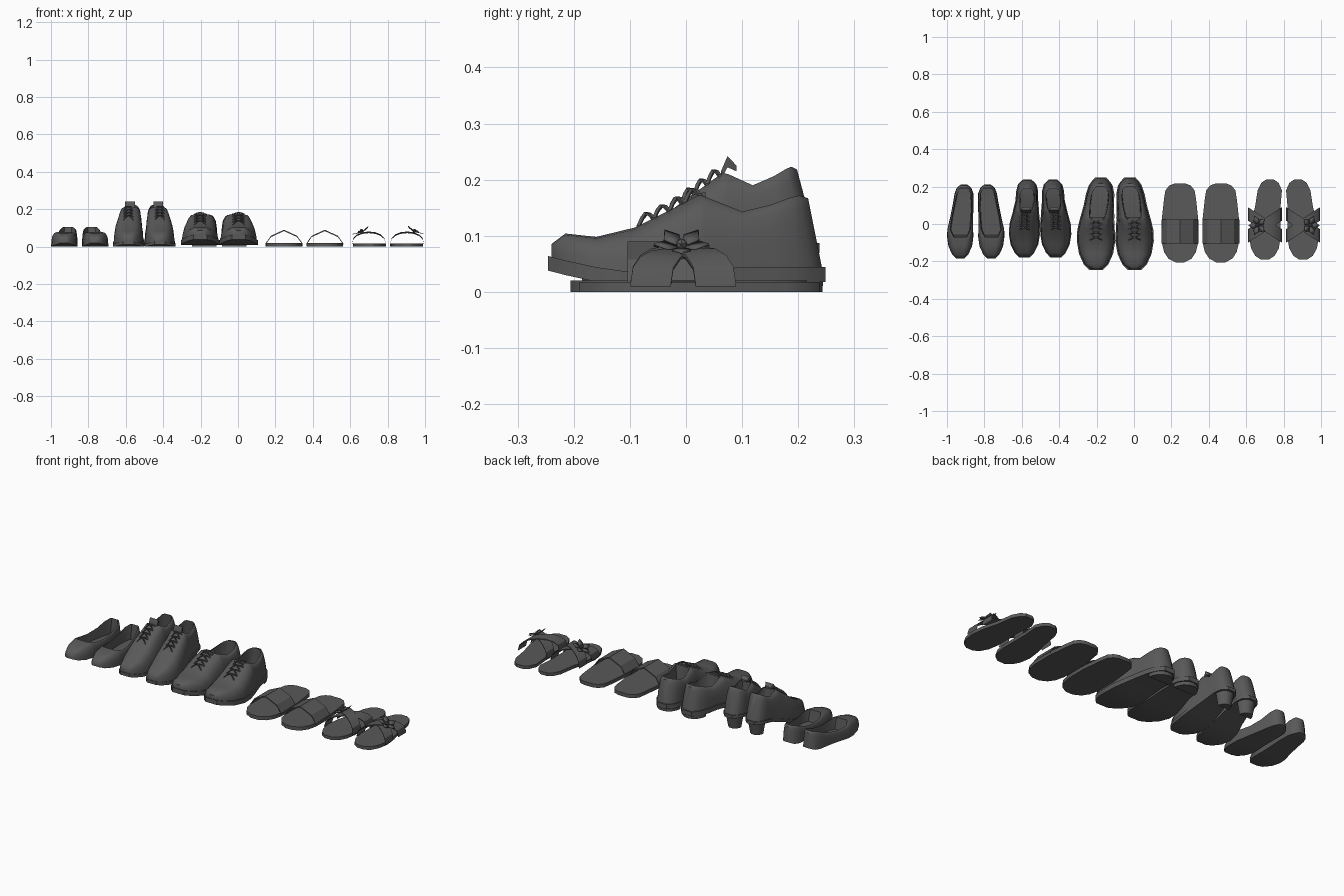
import bpy, bmesh, math
from mathutils import Matrix, Vector

if "Cube" in bpy.data.objects:
    bpy.data.objects.remove(bpy.data.objects["Cube"], do_unlink=True)

grey = bpy.data.materials.new("dark grey")
grey.use_nodes = True
grey.diffuse_color = (0.1, 0.1, 0.1, 1)
grey.node_tree.nodes["Principled BSDF"].inputs["Base Color"].default_value = (0.1, 0.1, 0.1, 1)


def finish(bm, name, place, angle=40):
    """Turn a bmesh into a shaded object; place = (pair centre, side, offset)."""
    centre, side, offset = place
    for v in bm.verts:
        v.co.x = centre + side * (offset + v.co.x)
    bmesh.ops.recalc_face_normals(bm, faces=bm.faces)
    mesh = bpy.data.meshes.new(name)
    bm.to_mesh(mesh)
    bm.free()
    mesh.materials.append(grey)
    obj = bpy.data.objects.new(name, mesh)
    bpy.context.collection.objects.link(obj)
    bpy.ops.object.select_all(action="DESELECT")
    obj.select_set(True)
    bpy.context.view_layer.objects.active = obj
    bpy.ops.object.shade_smooth_by_angle(angle=math.radians(angle))
    return obj


def loft(rings, name, place, angle=40):
    """Skin a list of closed rings and cap both ends."""
    bm = bmesh.new()
    rows = [[bm.verts.new(p) for p in ring] for ring in rings]
    n = len(rows[0])
    for a, b in zip(rows, rows[1:]):
        for i in range(n):
            j = (i + 1) % n
            bm.faces.new((a[i], a[j], b[j], b[i]))
    bm.faces.new(rows[0])
    bm.faces.new(rows[-1])
    return finish(bm, name, place, angle)


def slab(rows, name, place):
    """Flat part from rows of (y, centre x, half width, bottom, top)."""
    return loft([[(c - w, y, lo), (c + w, y, lo), (c + w, y, hi), (c - w, y, hi)]
                 for y, c, w, lo, hi in rows], name, place, 30)


def bar(path, width, thick, name, place):
    """Band running across the foot along a path of points."""
    h = width / 2
    return loft([[(x, y - h, z), (x, y + h, z), (x, y + h, z + thick), (x, y - h, z + thick)]
                 for x, y, z in path], name, place, 30)


def upper(rows, lean, name, place):
    """Shoe body from rows of (y, centre, half width, base, top, rim half width, open)."""
    rings = []
    for y, c, w, lo, hi, rim, is_open in rows:
        half = []
        for k in range(6):
            a = k * math.pi / 10
            half.append((rim + (w - rim) * math.cos(a) ** 0.8, lo + (hi - lo) * math.sin(a) ** 0.85))
        inside = lo + 0.012 if is_open else hi
        ring = half + [(rim * 0.92, inside), (0, inside), (-rim * 0.92, inside)]
        ring += [(-x, z) for x, z in reversed(half)]
        back = lean * min(1, max(0, (y - 0.1) / 0.14))
        rings.append([(c + x, y - back * (z - lo), z) for x, z in ring])
    return loft(rings, name, place, 50)


def sole(rows, thick, grow, name, place):
    """Sole that follows the base of a shoe body."""
    out = []
    for i, (y, c, w, lo, *_) in enumerate(rows):
        shift = -grow if i == 0 else grow if i == len(rows) - 1 else 0
        out.append((y + shift, c, w + grow, max(0, lo - thick), lo + 0.004))
    return slab(out, name, place)


def heel(y, c, radius, height, taper, name, place):
    """Block heel: rounded behind, flat in front."""
    rings = []
    for z, s in ((0, taper), (height * 0.5, (1 + taper) / 2), (height, 1)):
        arc = [math.pi * k / 8 for k in range(9)]
        rings.append([(c + radius * s * math.cos(a), y + radius * s * (1.1 * math.sin(a) - 0.1), z)
                      for a in arc])
    return loft(rings, name, place, 35)


def top_at(rows, y):
    for a, b in zip(rows, rows[1:]):
        if a[0] <= y <= b[0]:
            return a[4] + (b[4] - a[4]) * (y - a[0]) / (b[0] - a[0])
    return rows[-1][4]


def laces(rows, start, end, count, half, name, place):
    """Criss-cross laces over the instep."""
    step = (end - start) / count
    for k in range(count):
        y = start + k * step
        for s in (-1, 1):
            path = [(s * half * t, y + step * (1 - t) / 2,
                     top_at(rows, y + step * (1 - t) / 2) + 0.013 * (1 - t * t) - 0.004 * abs(t))
                    for t in (1, 0.5, 0, -0.5, -1)]
            bar(path, 0.006, 0.005, name, place)


flat_rows = [
    (-0.185, 0, 0.02, 0.02, 0.04, 0.01, 0), (-0.165, 0, 0.042, 0.012, 0.06, 0.015, 0),
    (-0.12, 0, 0.063, 0.005, 0.072, 0.025, 0), (-0.07, 0, 0.07, 0, 0.078, 0.035, 0),
    (-0.06, 0, 0.07, 0, 0.077, 0.04, 1), (-0.03, 0, 0.069, 0, 0.066, 0.054, 1),
    (0.04, -0.008, 0.061, 0.003, 0.062, 0.052, 1), (0.11, -0.016, 0.055, 0.004, 0.075, 0.045, 1),
    (0.165, -0.02, 0.05, 0.004, 0.096, 0.037, 1), (0.19, -0.02, 0.04, 0.006, 0.105, 0.026, 1),
    (0.2, -0.02, 0.032, 0.008, 0.106, 0.02, 0), (0.212, -0.02, 0.016, 0.014, 0.098, 0.008, 0)]

heeled_rows = [
    (-0.175, 0, 0.025, 0.025, 0.05, 0.01, 0), (-0.155, 0, 0.048, 0.02, 0.072, 0.02, 0),
    (-0.11, 0, 0.07, 0.014, 0.088, 0.02, 0), (-0.055, 0, 0.079, 0.014, 0.125, 0.02, 0),
    (0, -0.002, 0.078, 0.025, 0.165, 0.022, 0), (0.065, -0.008, 0.066, 0.05, 0.212, 0.026, 0),
    (0.075, -0.009, 0.065, 0.053, 0.21, 0.032, 1), (0.125, -0.013, 0.057, 0.07, 0.19, 0.038, 1),
    (0.175, -0.015, 0.055, 0.08, 0.206, 0.038, 1), (0.21, -0.015, 0.046, 0.083, 0.22, 0.03, 1),
    (0.222, -0.015, 0.036, 0.083, 0.223, 0.02, 0), (0.234, -0.015, 0.018, 0.083, 0.218, 0.008, 0)]

lace_up_rows = [
    (-0.24, 0, 0.03, 0.06, 0.085, 0.012, 0), (-0.215, 0, 0.06, 0.052, 0.104, 0.02, 0),
    (-0.16, 0, 0.085, 0.04, 0.098, 0.02, 0), (-0.09, 0, 0.097, 0.03, 0.115, 0.022, 0),
    (-0.03, 0, 0.094, 0.03, 0.145, 0.025, 0), (0.025, -0.005, 0.086, 0.034, 0.174, 0.03, 0),
    (0.035, -0.007, 0.085, 0.035, 0.169, 0.042, 1), (0.1, -0.015, 0.075, 0.04, 0.143, 0.048, 1),
    (0.16, -0.022, 0.07, 0.04, 0.155, 0.047, 1), (0.205, -0.025, 0.058, 0.04, 0.168, 0.036, 1),
    (0.225, -0.025, 0.045, 0.04, 0.172, 0.022, 0), (0.243, -0.025, 0.024, 0.04, 0.167, 0.01, 0)]

slide_outline = [(-0.206, 0, 0.022), (-0.185, 0, 0.062), (-0.15, 0, 0.085), (-0.1, 0, 0.097),
                 (0.02, 0, 0.098), (0.13, 0, 0.086), (0.18, 0, 0.078), (0.205, 0, 0.058), (0.216, 0, 0.03)]
sandal_outline = [(-0.19, 0, 0.022), (-0.17, 0, 0.052), (-0.13, 0, 0.074), (-0.07, 0, 0.084),
                  (0, 0.004, 0.08), (0.09, 0.015, 0.068), (0.18, 0.026, 0.065),
                  (0.22, 0.027, 0.046), (0.238, 0.027, 0.02)]

for side, label in ((-1, "right"), (1, "left")):
    # Slip-on flats
    place = (-0.846, side, 0.083)
    upper(flat_rows, 0.1, f"{label}_flat_body", place)

    # Heeled lace-ups
    place = (-0.502, side, 0.084)
    upper(heeled_rows, 0.28, f"{label}_heeled_body", place)
    sole(heeled_rows, 0.014, 0.004, f"{label}_heeled_sole", place)
    heel(0.178, -0.015, 0.05, 0.075, 0.72, f"{label}_tall_heel", place)
    laces(heeled_rows, -0.03, 0.06, 4, 0.026, f"{label}_heeled_lace", place)
    slab([(0.062, -0.008, 0.026, 0.2, 0.214), (0.074, -0.008, 0.026, 0.222, 0.242),
          (0.09, -0.008, 0.018, 0.215, 0.225)], f"{label}_heeled_tongue", place)

    # Low lace-ups with a welted sole and low heel
    place = (-0.1, side, 0.103)
    upper(lace_up_rows, 0.2, f"{label}_lace_up_body", place)
    sole(lace_up_rows, 0.022, 0.006, f"{label}_lace_up_sole", place)
    heel(0.178, -0.023, 0.067, 0.03, 0.97, f"{label}_low_heel", place)
    laces(lace_up_rows, -0.085, 0.025, 4, 0.032, f"{label}_lace_up_lace", place)
    slab([(0.01, -0.005, 0.03, 0.16, 0.172), (0.035, -0.006, 0.028, 0.168, 0.178)],
         f"{label}_lace_up_tongue", place)

    # Slides with one broad strap
    place = (0.355, side, 0.109)
    slab([(*row, 0, 0.02) for row in slide_outline], f"{label}_slide_sole", place)
    arch = ((-0.099, 0.01), (-0.07, 0.051), (0, 0.083), (0.07, 0.051), (0.099, 0.01))
    bar([(x, -0.04, z) for x, z in arch], 0.128, 0.007, f"{label}_slide_strap", place)

    # Sandals with crossed straps
    place = (0.802, side, 0.102)
    slab([(y, -c, w, 0, 0.018) for y, c, w in sandal_outline], f"{label}_sandal_sole", place)
    for s, lift in ((-1, 0), (1, 0.004)):
        path = [(0.09 * math.cos(a), -0.005 + s * 0.058 * math.cos(a),
                 0.01 + (0.062 + lift) * math.sin(a) ** 0.8)
                for a in (math.pi * k / 8 for k in range(9))]
        bar(path, 0.072, 0.005, f"{label}_sandal_strap", place)

    # Flower on the outer side of the sandal
    turn = Matrix.Translation((0.036, -0.008, 0.078)) @ Matrix.Rotation(0.45, 4, "Y")
    bm = bmesh.new()
    for k in range(5):
        spin = turn @ Matrix.Rotation(k * math.tau / 5, 4, "Z")
        petal = [(0, 0, 0), (0.03, -0.017, 0.008), (0.052, 0, 0.014), (0.03, 0.017, 0.008)]
        verts = [bm.verts.new(spin @ Vector(p)) for p in petal]
        bm.faces.new(verts)
    bmesh.ops.create_icosphere(bm, subdivisions=1, radius=0.011,
                               matrix=turn @ Matrix.Translation((0, 0, 0.008)))
    flower = finish(bm, f"{label}_flower", place)
    flower.modifiers.new("thickness", "SOLIDIFY").thickness = 0.003
